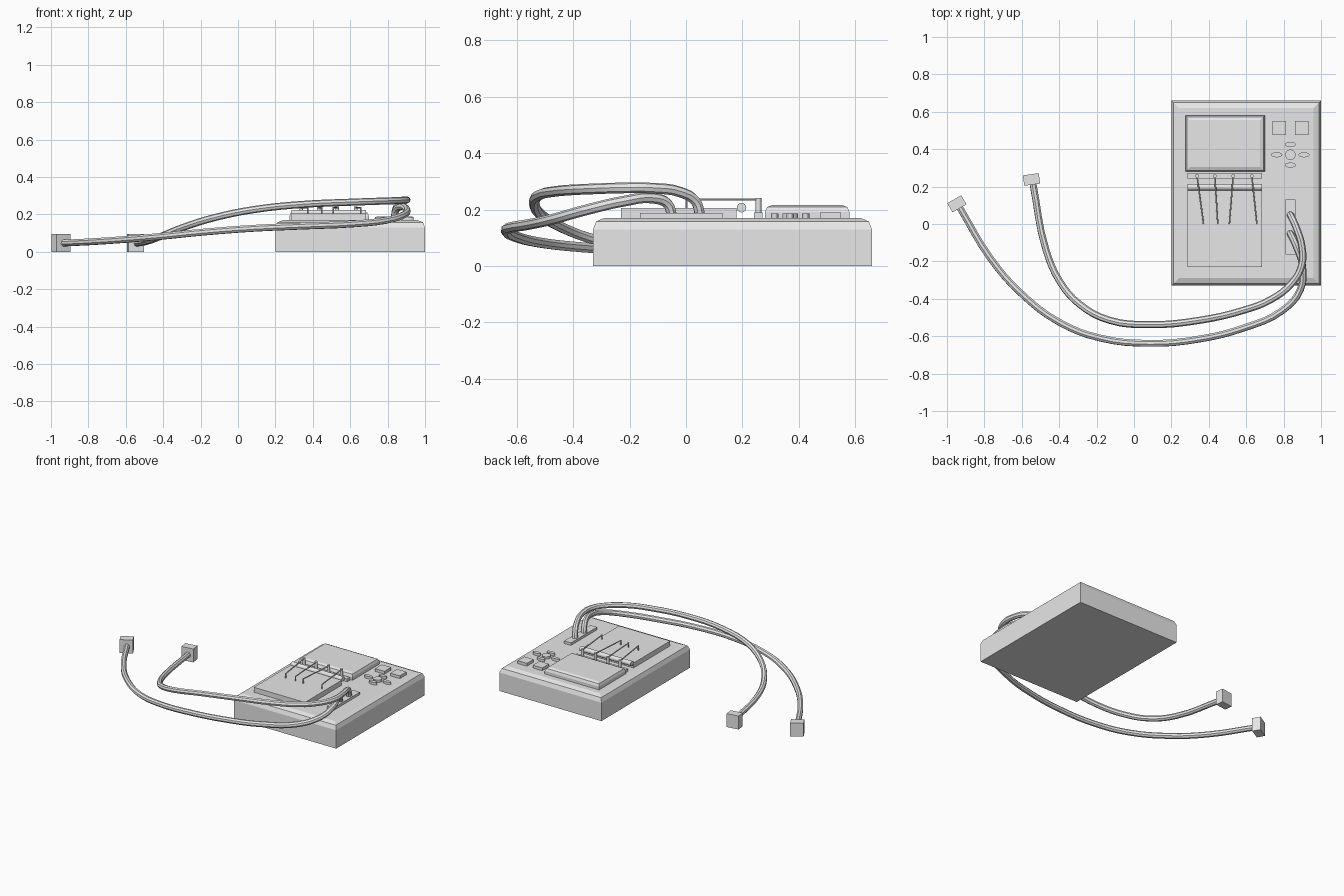
import bpy, bmesh, math
from mathutils import Vector

old = bpy.data.objects.get("Cube")
if old:
    bpy.data.objects.remove(old)

grey = bpy.data.materials.new("plain_grey")
grey.use_nodes = True
grey.diffuse_color = (0.8, 0.8, 0.8, 1)
grey.node_tree.nodes["Principled BSDF"].inputs["Base Color"].default_value = (0.8, 0.8, 0.8, 1)

DECK = 0.17


def add_object(name, bm):
    mesh = bpy.data.meshes.new(name)
    bm.to_mesh(mesh)
    bm.free()
    mesh.materials.append(grey)
    ob = bpy.data.objects.new(name, mesh)
    bpy.context.collection.objects.link(ob)
    return ob


def smooth(ob, angle=40):
    bpy.ops.object.select_all(action="DESELECT")
    ob.select_set(True)
    bpy.context.view_layer.objects.active = ob
    bpy.ops.object.shade_smooth_by_angle(angle=math.radians(angle))


def box(name, x, y, z, bevel=0.0, segments=2):
    """Box between (min, max) ranges, with its top rim optionally bevelled."""
    bm = bmesh.new()
    bmesh.ops.create_cube(bm, size=1)
    for v in bm.verts:
        v.co = [r[0] if c < 0 else r[1] for c, r in zip(v.co, (x, y, z))]
    if bevel:
        rim = [e for e in bm.edges if all(v.co.z > z[1] - 1e-4 for v in e.verts)]
        bmesh.ops.bevel(bm, geom=rim, offset=bevel, segments=segments,
                        profile=0.5, affect="EDGES")
    return add_object(name, bm)


def rod(name, a, b, radius, sides=16, stretch=(1, 1)):
    """Cylinder from a to b; stretch makes the section oval."""
    a, b = Vector(a), Vector(b)
    bm = bmesh.new()
    bmesh.ops.create_cone(bm, cap_ends=True, segments=sides, radius1=radius,
                          radius2=radius, depth=(b - a).length)
    bmesh.ops.scale(bm, vec=(stretch[0], stretch[1], 1), verts=bm.verts)
    turn = (b - a).to_track_quat("Z", "Y").to_matrix()
    if abs((b - a).normalized().z) < 0.999:
        bmesh.ops.rotate(bm, matrix=turn, verts=bm.verts)
    bmesh.ops.translate(bm, vec=(a + b) / 2, verts=bm.verts)
    ob = add_object(name, bm)
    smooth(ob)
    return ob


def cable(name, points):
    curve = bpy.data.curves.new(name, "CURVE")
    curve.dimensions = "3D"
    curve.bevel_depth = 0.019
    curve.bevel_resolution = 2
    curve.resolution_u = 4
    curve.use_fill_caps = True
    curve.materials.append(grey)
    spline = curve.splines.new("BEZIER")
    spline.bezier_points.add(len(points) - 1)
    for p, co in zip(spline.bezier_points, points):
        p.co = co
        p.handle_left_type = p.handle_right_type = "AUTO"
    ob = bpy.data.objects.new(name, curve)
    bpy.context.collection.objects.link(ob)
    bpy.ops.object.select_all(action="DESELECT")
    ob.select_set(True)
    bpy.context.view_layer.objects.active = ob
    bpy.ops.object.convert(target="MESH")
    smooth(bpy.context.object)


def plug(name, x, y, degrees):
    ob = box(name, (-0.043, 0.043), (-0.028, 0.028), (0, 0.095))
    ob.location = (x, y, 0)
    ob.rotation_euler.z = math.radians(degrees)


# Console body, screen block and raised front plate
box("body", (0.2, 1.0), (-0.33, 0.66), (0, DECK), bevel=0.04)
box("screen_block", (0.275, 0.7), (0.28, 0.58), (DECK - 0.005, 0.216), bevel=0.025)
box("front_plate", (0.285, 0.685), (-0.23, 0.18), (DECK - 0.005, 0.205))

# Roller and the strip carrying four bent wire arms
rod("roller", (0.285, 0.197, 0.207), (0.685, 0.197, 0.207), 0.017)
box("arm_strip", (0.285, 0.685), (0.242, 0.272), (DECK - 0.005, 0.19))
for i, (x, tip) in enumerate(((0.337, 0.372), (0.432, 0.448), (0.53, 0.51), (0.63, 0.657))):
    rod(f"arm_post_{i}", (x, 0.257, DECK), (x, 0.257, 0.242), 0.01, 12)
    rod(f"arm_wire_{i}", (x, 0.257, 0.236), (tip, 0.0, 0.236), 0.004, 8)
    rod(f"arm_tip_{i}", (tip, 0.002, 0.239), (tip, 0.002, 0.204), 0.004, 8)

# Square buttons and the five-part direction pad
for i, x in enumerate((0.777, 0.897)):
    box(f"square_button_{i}", (x - 0.037, x + 0.037), (0.475, 0.55), (DECK - 0.005, 0.19))
cx, cy = 0.836, 0.37
rod("pad_centre", (cx, cy, DECK - 0.005), (cx, cy, 0.187), 0.028, 24)
for i, (dx, dy) in enumerate(((0.073, 0), (-0.073, 0), (0, 0.055), (0, -0.055))):
    rod(f"pad_button_{i}", (cx + dx, cy + dy, DECK - 0.005), (cx + dx, cy + dy, 0.187),
        0.03, 24, stretch=(1, 0.45))

# Cable socket, two cables and their plugs
box("cable_socket", (0.81, 0.863), (-0.163, 0.13), (DECK - 0.005, 0.188))
cable("high_cable", [
    (0.835, 0.05, 0.18), (0.843, 0.035, 0.228), (0.868, -0.02, 0.262),
    (0.898, -0.12, 0.276), (0.897, -0.22, 0.277), (0.845, -0.315, 0.274),
    (0.73, -0.405, 0.27), (0.59, -0.46, 0.265), (0.35, -0.515, 0.254),
    (0.085, -0.538, 0.226), (-0.13, -0.515, 0.182), (-0.29, -0.43, 0.132),
    (-0.395, -0.31, 0.09), (-0.47, -0.14, 0.062), (-0.54, 0.215, 0.047)])
cable("low_cable", [
    (0.835, -0.05, 0.18), (0.843, -0.065, 0.22), (0.868, -0.12, 0.241),
    (0.9, -0.22, 0.23), (0.89, -0.35, 0.2), (0.79, -0.465, 0.168),
    (0.59, -0.555, 0.148), (0.35, -0.615, 0.138), (0.085, -0.638, 0.126),
    (-0.18, -0.61, 0.106), (-0.4, -0.525, 0.084), (-0.61, -0.365, 0.066),
    (-0.77, -0.18, 0.055), (-0.93, 0.085, 0.047)])
plug("inner_plug", -0.548, 0.238, 8)
plug("outer_plug", -0.947, 0.108, 30)
